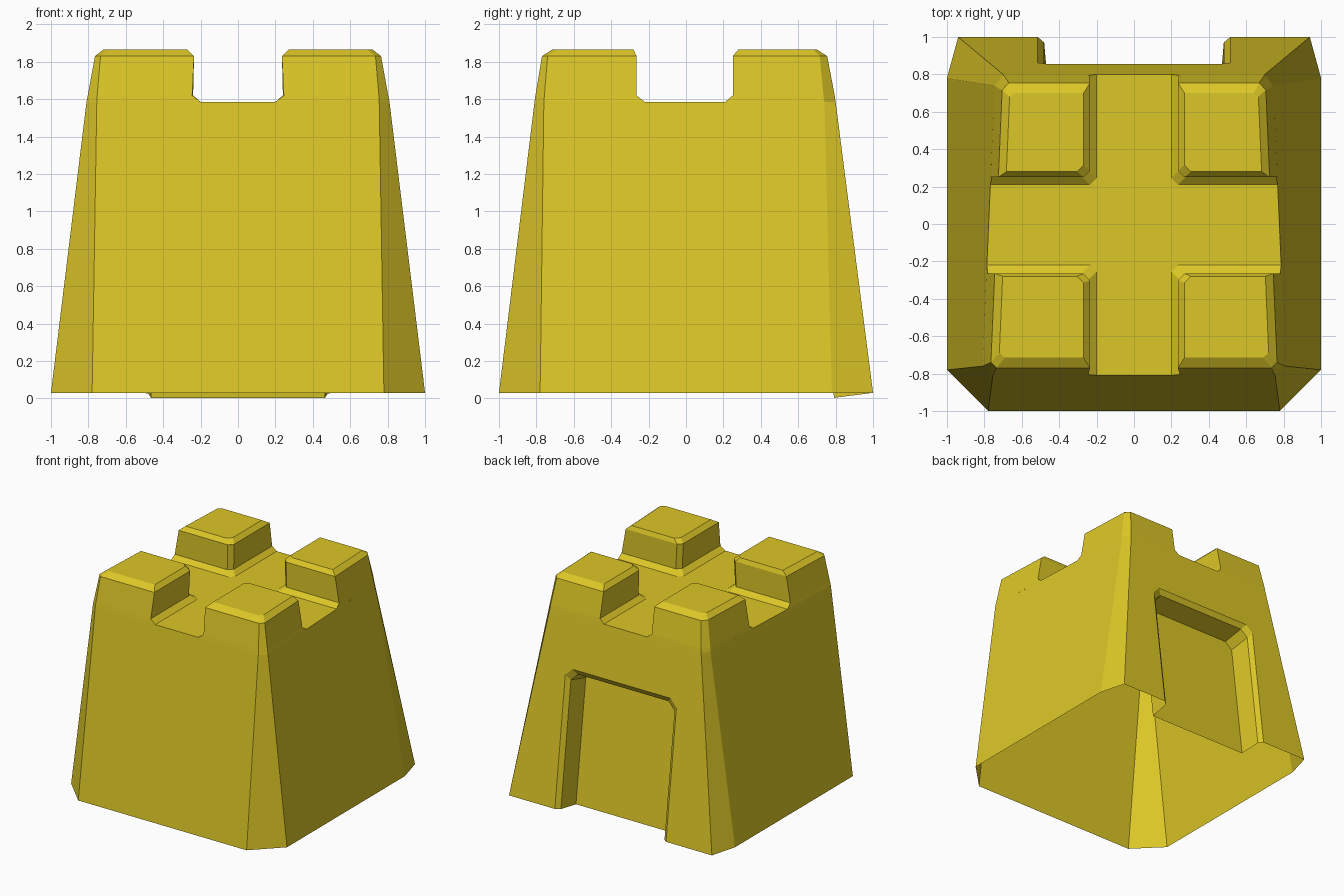
import bpy, bmesh
from mathutils import Vector

cube = bpy.data.objects.get("Cube")
if cube:
    bpy.data.objects.remove(cube)

sand = bpy.data.materials.new("sand yellow")
sand.use_nodes = True
colour = (0.72, 0.57, 0.02, 1)
sand.diffuse_color = colour
sand.node_tree.nodes["Principled BSDF"].inputs["Base Color"].default_value = colour


def finish(name, bm):
    bmesh.ops.recalc_face_normals(bm, faces=bm.faces)
    mesh = bpy.data.meshes.new(name)
    bm.to_mesh(mesh)
    bm.free()
    mesh.materials.append(sand)
    bpy.context.collection.objects.link(bpy.data.objects.new(name, mesh))


def verts(bm, points):
    return [bm.verts.new(p) for p in points]


def bridge(bm, low, high, closed=True):
    for i in range(len(low) if closed else len(low) - 1):
        j = (i + 1) % len(low)
        bm.faces.new((low[i], low[j], high[j], high[i]))


# Merlon levels: height, outer x, outer y, corner x, corner y, gap x, gap y
FRONT = [
    (1.585, .81, .81, .755, .76, .2, .22),
    (1.62, .803, .805, .753, .757, .245, .265),
    (1.83, .765, .77, .735, .74, .235, .265),
    (1.865, .72, .715, .69, .69, .27, .28),
]
BACK = [
    (1.585, .745, .8, .7, .74, .2, .21),
    (1.62, .74, .795, .697, .735, .24, .25),
    (1.83, .705, .755, .67, .715, .235, .25),
    (1.865, .665, .7, .64, .68, .27, .28),
]


def merlon(name, sx, sy, levels):
    bm = bmesh.new()
    rings = []
    cut = .035
    for z, xo, yo, cx, cy, gx, gy in levels:
        side_x = xo + sy * .043 * (cy - gy)
        outline = [(side_x, gy), (xo, cy), (cx, yo), (gx, yo),
                   (gx, gy + cut), (gx + cut, gy)]
        rings.append(verts(bm, [(sx * x, sy * y, z) for x, y in outline]))
    for low, high in zip(rings, rings[1:]):
        bridge(bm, low, high)
    bm.faces.new(rings[-1])
    finish(name, bm)


for sx, side in ((1, "left"), (-1, "right")):
    merlon("front_" + side + "_merlon", sx, -1, FRONT)
    merlon("back_" + side + "_merlon", sx, 1, BACK)

# Tapered tower body, open underneath
BASE = .03
bm = bmesh.new()


def ring(half, z):
    outline = half + [(-x, y) for x, y in reversed(half)]
    return verts(bm, [(x, y, z) for x, y in outline])


base = ring([(.94, 1), (1, .78), (1, -.78), (.78, -1)], BASE)
z, fx, fy, fcx, fcy = FRONT[0][:5]
_, bx, by, bcx, bcy = BACK[0][:5]
floor = ring([(bcx, by), (bx, bcy), (fx, -fcy), (fcx, -fy)], z)
bridge(bm, base, floor, closed=False)
bm.faces.new(floor)

# Doorway recessed square to the sloping back wall
up = Vector((0, by - 1, z - BASE)).normalized()
inward = Vector((0, -up.z, up.y))
origin = Vector((0, 1, BASE))


def door(half, top, cut, depth):
    outline = [(half, 0), (half, top - cut), (half - cut, top)]
    outline += [(-x, h) for x, h in reversed(outline)]
    return verts(bm, [origin + Vector((x, 0, 0)) + up * h + inward * depth
                      for x, h in outline])


edge = door(.515, 1.14, .06, 0)
lip = door(.48, 1.1, .06, .03)
panel = door(.465, 1.08, .06, .21)
bm.faces.new([base[0]] + edge + [base[-1], floor[-1], floor[0]])
bridge(bm, edge, lip, closed=False)
bridge(bm, lip, panel, closed=False)
bm.faces.new(panel)
finish("tower_body", bm)
